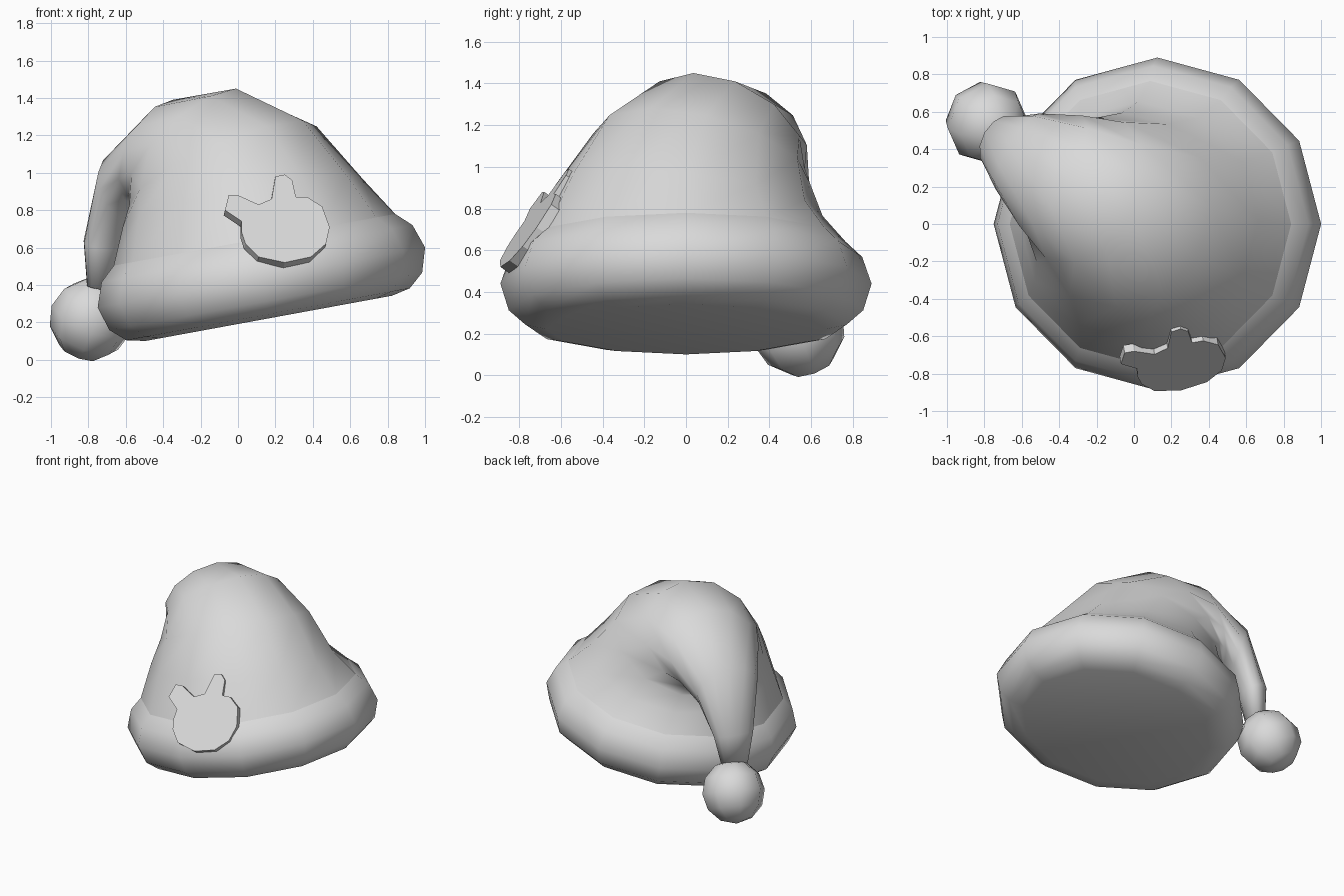
import bpy, bmesh, math
from mathutils import Vector, Matrix

cube = bpy.data.objects.get("Cube")
if cube:
    bpy.data.objects.remove(cube, do_unlink=True)

# one plain colour
felt = bpy.data.materials.new("light_grey")
felt.use_nodes = True
COLOUR = (0.7, 0.7, 0.7, 1)
felt.diffuse_color = COLOUR
felt.node_tree.nodes["Principled BSDF"].inputs["Base Color"].default_value = COLOUR

SIDES = 12
ANGLES = [2 * math.pi * k / SIDES for k in range(SIDES)]


def finish(name, bm, smooth=True):
    bmesh.ops.recalc_face_normals(bm, faces=bm.faces)
    for face in bm.faces:
        face.smooth = smooth
    mesh = bpy.data.meshes.new(name)
    bm.to_mesh(mesh)
    bm.free()
    mesh.materials.append(felt)
    obj = bpy.data.objects.new(name, mesh)
    bpy.context.collection.objects.link(obj)
    return obj


def loft(name, rings, cap_start=False, cap_end=False):
    bm = bmesh.new()
    rows = [[bm.verts.new(p) for p in ring] for ring in rings]
    for low, high in zip(rows, rows[1:]):
        for k in range(SIDES):
            n = (k + 1) % SIDES
            bm.faces.new((low[k], low[n], high[n], high[k]))
    if cap_start:
        bm.faces.new(rows[0][::-1])
    if cap_end:
        bm.faces.new(rows[-1])
    return finish(name, bm)


# tilted brim: rounded profile of (radius, height)
tilt = Matrix.Translation((0.125, 0, 0.44)) @ Matrix.Rotation(math.radians(-10.4), 4, "Y")


def brim_ring(r, h):
    return [tilt @ Vector((r * math.cos(a), r * math.sin(a), h)) for a in ANGLES]


profile = [(0.67, -0.222), (0.77, -0.2), (0.85, -0.13), (0.89, 0),
           (0.845, 0.13), (0.765, 0.205)]
loft("brim", [brim_ring(r, h) for r, h in profile], cap_start=True)

# drooping cone: each ring spans an outer and an inner point in the bending plane
bend_angle = math.radians(150)
along = Vector((math.cos(bend_angle), math.sin(bend_angle), 0))
across = Vector((along.y, -along.x, 0))
origin = Vector((0.05, 0, 0))


def cone_ring(s_out, z_out, s_in, z_in, half_width):
    outer = origin + along * s_out + Vector((0, 0, z_out))
    inner = origin + along * s_in + Vector((0, 0, z_in))
    mid, reach = (outer + inner) / 2, (outer - inner) / 2
    start = bend_angle - math.pi
    return [mid + reach * math.cos(a - start) + across * half_width * math.sin(a - start)
            for a in ANGLES]


stations = [(-0.61, 0.99, 0.67, 0.69, 0.64),
            (-0.34, 1.28, 0.64, 0.8, 0.53),
            (0.07, 1.45, 0.65, 0.85, 0.42),
            (0.46, 1.39, 0.68, 0.82, 0.34),
            (0.83, 1.09, 0.72, 0.74, 0.235),
            (0.98, 0.64, 0.79, 0.58, 0.15),
            (0.97, 0.4, 0.84, 0.37, 0.1)]
rings = [brim_ring(0.765, 0.205)] + [cone_ring(*st) for st in stations]
loft("drooping_cone", rings, cap_end=True)

# faceted pompom at the tip
bm = bmesh.new()
bmesh.ops.create_uvsphere(bm, u_segments=8, v_segments=6, radius=0.225,
                          matrix=Matrix.Translation((-0.785, 0.54, 0.217))
                          @ Matrix.Rotation(math.radians(20), 4, "X")
                          @ Matrix.Rotation(math.radians(20), 4, "Y"))
finish("pompom", bm)

# eared badge: outline (x, z) laid on a slanted plane, then thickened
outline = [(0.02, 0.74), (-0.07, 0.8), (-0.05, 0.88), (0, 0.88), (0.11, 0.83),
           (0.18, 0.86), (0.2, 0.98), (0.25, 0.99), (0.29, 0.96), (0.31, 0.87),
           (0.37, 0.87), (0.45, 0.82), (0.49, 0.71), (0.47, 0.62), (0.39, 0.55),
           (0.25, 0.52), (0.11, 0.55), (0.04, 0.62), (0.02, 0.68)]
bm = bmesh.new()
front = bm.faces.new([bm.verts.new((x, -0.89 + 0.17 * (x - 0.25) + 0.7 * (z - 0.52), z))
                      for x, z in outline])
back = bmesh.ops.extrude_face_region(bm, geom=[front], use_keep_orig=True)
inward = Vector((-0.17, 1, -0.7)).normalized() * 0.05
bmesh.ops.translate(bm, vec=inward,
                    verts=[v for v in back["geom"] if isinstance(v, bmesh.types.BMVert)])
finish("eared_badge", bm, smooth=False)
